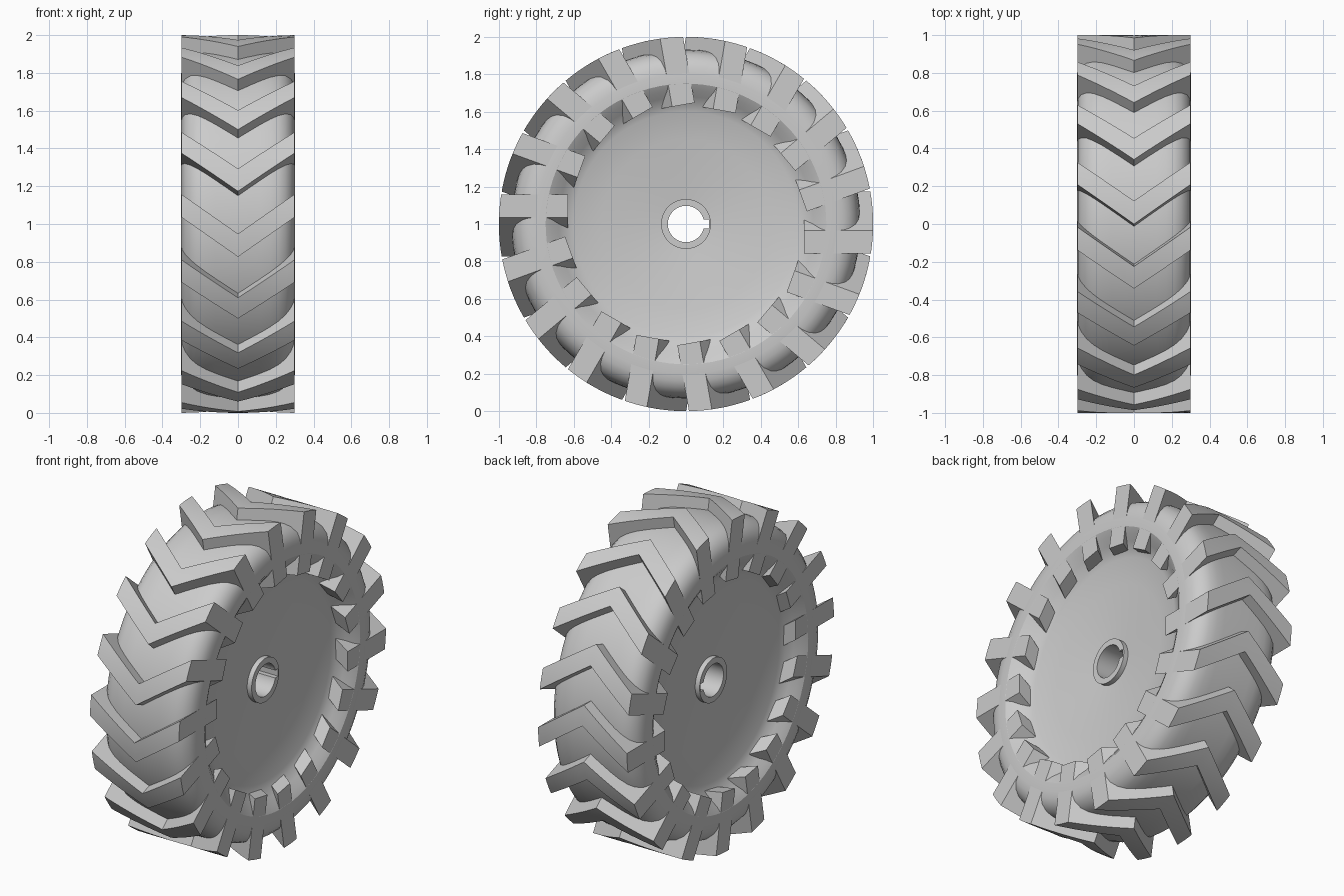
import bpy, bmesh, math
from mathutils import Matrix

cube = bpy.data.objects.get("Cube")
if cube:
    bpy.data.objects.remove(cube, do_unlink=True)

grey = bpy.data.materials.new("plain_grey")
grey.use_nodes = True
grey.diffuse_color = (0.6, 0.6, 0.6, 1)
grey.node_tree.nodes["Principled BSDF"].inputs["Base Color"].default_value = (0.6, 0.6, 0.6, 1)

AXLE_Z = 1.0
LUGS = 18


def finish_mesh(bm, name):
    bmesh.ops.recalc_face_normals(bm, faces=bm.faces)
    mesh = bpy.data.meshes.new(name)
    bm.to_mesh(mesh)
    bm.free()
    mesh.materials.append(grey)
    return mesh


def add_object(name, mesh):
    obj = bpy.data.objects.new(name, mesh)
    obj.location.z = AXLE_Z
    bpy.context.collection.objects.link(obj)
    return obj


def activate(obj):
    bpy.ops.object.select_all(action='DESELECT')
    obj.select_set(True)
    bpy.context.view_layer.objects.active = obj


def smooth(obj, degrees=30):
    activate(obj)
    bpy.ops.object.shade_smooth_by_angle(angle=math.radians(degrees))


# Wheel body: half profile as (side, radius), from bore to crown, mirrored and spun
half = [(0.185, 0.097), (0.185, 0.133), (0.155, 0.133), (0.185, 0.45), (0.208, 0.60),
        (0.222, 0.64), (0.25, 0.68), (0.28, 0.715), (0.3005, 0.75), (0.3005, 0.80),
        (0.295, 0.84), (0.28, 0.875), (0.25, 0.906), (0.215, 0.922), (0.17, 0.93),
        (0.12, 0.932)]
profile = half + [(-x, r) for x, r in reversed(half)]

SEGMENTS = 96
bm = bmesh.new()
rings = []
for s in range(SEGMENTS):
    a = 2 * math.pi * s / SEGMENTS
    rings.append([bm.verts.new((x, r * math.cos(a), r * math.sin(a))) for x, r in profile])
for s, ring in enumerate(rings):
    following = rings[(s + 1) % SEGMENTS]
    for i in range(len(profile)):
        j = (i + 1) % len(profile)
        bm.faces.new((ring[i], ring[j], following[j], following[i]))
body = add_object("wheel_body", finish_mesh(bm, "wheel_body"))

# Keyway cut along the bore
bm = bmesh.new()
bmesh.ops.create_cube(bm, size=1, matrix=Matrix.Translation((0, 0.0855, 0))
                      @ Matrix.Diagonal((0.8, 0.075, 0.046, 1)))
cutter = add_object("keyway_cutter", finish_mesh(bm, "keyway_cutter"))
cutter.hide_render = True
cut = body.modifiers.new("keyway", 'BOOLEAN')
cut.operation = 'DIFFERENCE'
cut.solver = 'EXACT'
cut.object = cutter
activate(body)
bpy.ops.object.modifier_apply(modifier=cut.name)
bpy.data.objects.remove(cutter, do_unlink=True)
smooth(body)

# Chevron tread lug: V-shaped block whose outer face follows the wheel's rim
COLS, ROWS = 12, 4
HALF_WIDTH, INNER, THICK, RISE = 0.3, 0.63, 0.122, 0.21
bm = bmesh.new()
outer, inner = [], []
for c in range(COLS + 1):
    x = HALF_WIDTH * (2 * c / COLS - 1)
    start = -0.174 + RISE * abs(x) / HALF_WIDTH
    heights = [start + THICK * r / ROWS for r in range(ROWS + 1)]
    outer.append([bm.verts.new((x, -math.sqrt(1 - t * t), t)) for t in heights])
    inner.append([bm.verts.new((x, -INNER, t)) for t in heights])
for c in range(COLS):
    for grid in (outer, inner):
        for r in range(ROWS):
            bm.faces.new((grid[c][r], grid[c][r + 1], grid[c + 1][r + 1], grid[c + 1][r]))
    for r in (0, ROWS):
        bm.faces.new((outer[c][r], outer[c + 1][r], inner[c + 1][r], inner[c][r]))
for c in (0, COLS):
    for r in range(ROWS):
        bm.faces.new((outer[c][r], outer[c][r + 1], inner[c][r + 1], inner[c][r]))
lug_mesh = finish_mesh(bm, "tread_lug")

# Lugs spaced evenly around the axle
for k in range(LUGS):
    lug = add_object(f"tread_lug_{k + 1:02d}", lug_mesh)
    lug.rotation_euler.x = 2 * math.pi * k / LUGS
    if k == 0:
        smooth(lug)
